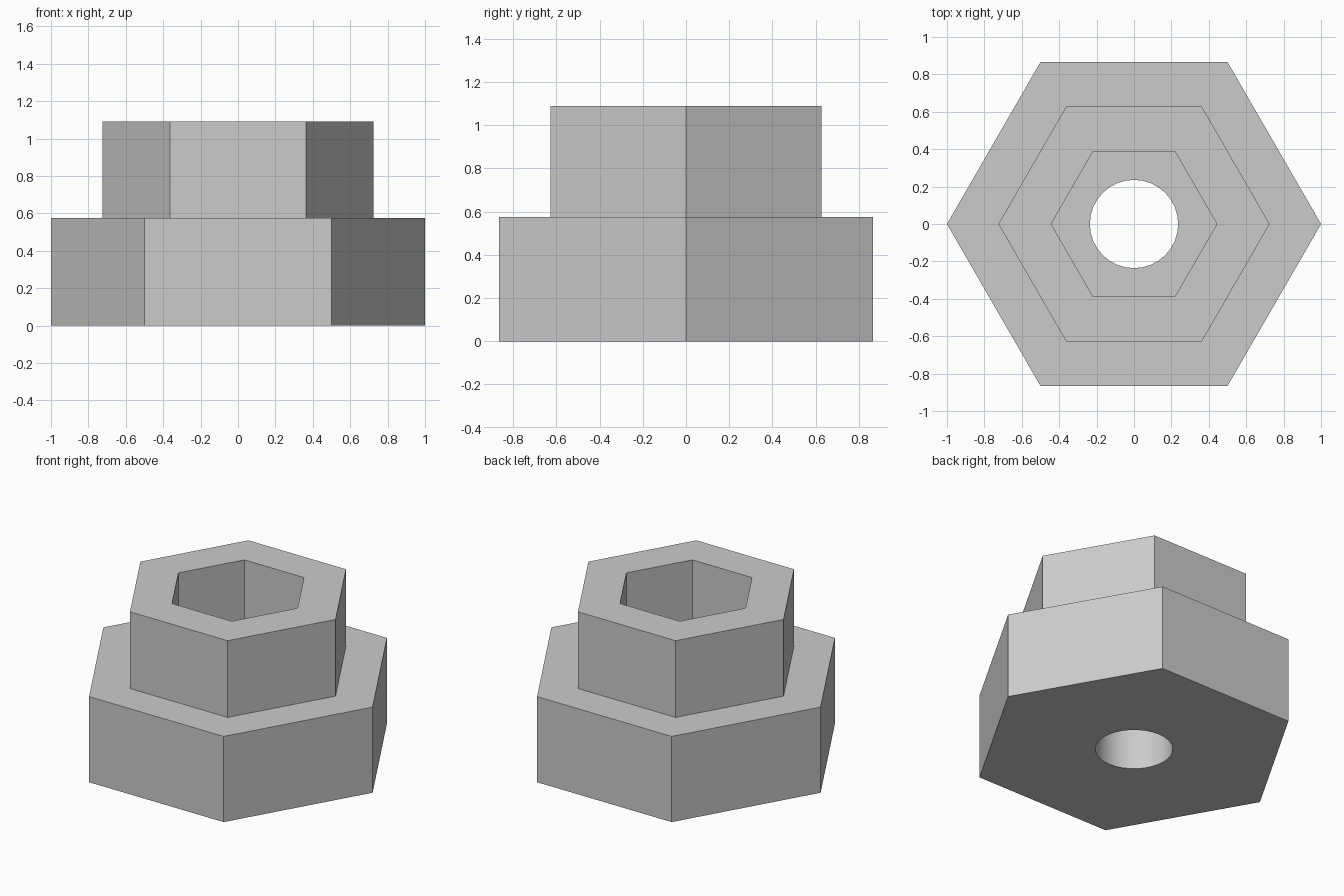
import bpy, bmesh, math

cube = bpy.data.objects.get("Cube")
if cube:
    bpy.data.objects.remove(cube, do_unlink=True)

FLANGE_TOP, COLLAR_TOP = 0.575, 1.09
FLANGE_R, COLLAR_R, SOCKET_R, BORE_R = 1.0, 0.725, 0.443, 0.236
BORE_SIDES = 32

grey = bpy.data.materials.new("plain_grey")
grey.use_nodes = True
colour = (0.6, 0.6, 0.6, 1.0)
grey.diffuse_color = colour
grey.node_tree.nodes["Principled BSDF"].inputs["Base Color"].default_value = colour

bm = bmesh.new()


def ring(radius, z, sides=6):
    """Closed loop of edges with a corner on the +x axis."""
    step = math.tau / sides
    verts = [bm.verts.new((radius * math.cos(i * step), radius * math.sin(i * step), z))
             for i in range(sides)]
    edges = [bm.edges.new((verts[i], verts[(i + 1) % sides])) for i in range(sides)]
    return verts, edges


def wall(a, b):
    """Quads between two rings with equal side counts."""
    n = len(a[0])
    for i in range(n):
        j = (i + 1) % n
        bm.faces.new((a[0][i], a[0][j], b[0][j], b[0][i]))


def flat_annulus(outer, inner):
    """Flat face between rings whose side counts differ."""
    bmesh.ops.triangle_fill(bm, use_beauty=True, edges=outer[1] + inner[1])


# Hexagonal flange, collar and socket, from the underside up and back in
profile = [ring(FLANGE_R, 0), ring(FLANGE_R, FLANGE_TOP), ring(COLLAR_R, FLANGE_TOP),
           ring(COLLAR_R, COLLAR_TOP), ring(SOCKET_R, COLLAR_TOP), ring(SOCKET_R, FLANGE_TOP)]
for lower, upper in zip(profile, profile[1:]):
    wall(lower, upper)

# Round bore through the flange
bore_top = ring(BORE_R, FLANGE_TOP, BORE_SIDES)
bore_bottom = ring(BORE_R, 0, BORE_SIDES)
wall(bore_top, bore_bottom)
flat_annulus(profile[-1], bore_top)
flat_annulus(profile[0], bore_bottom)

bmesh.ops.recalc_face_normals(bm, faces=bm.faces[:])
mesh = bpy.data.meshes.new("hex_flange_body")
bm.to_mesh(mesh)
bm.free()
mesh.materials.append(grey)
body = bpy.data.objects.new("hex_flange_body", mesh)
bpy.context.collection.objects.link(body)

# Smooth only the bore; the hexagon edges stay sharp
bpy.context.view_layer.objects.active = body
body.select_set(True)
bpy.ops.object.shade_smooth_by_angle(angle=math.radians(30))
